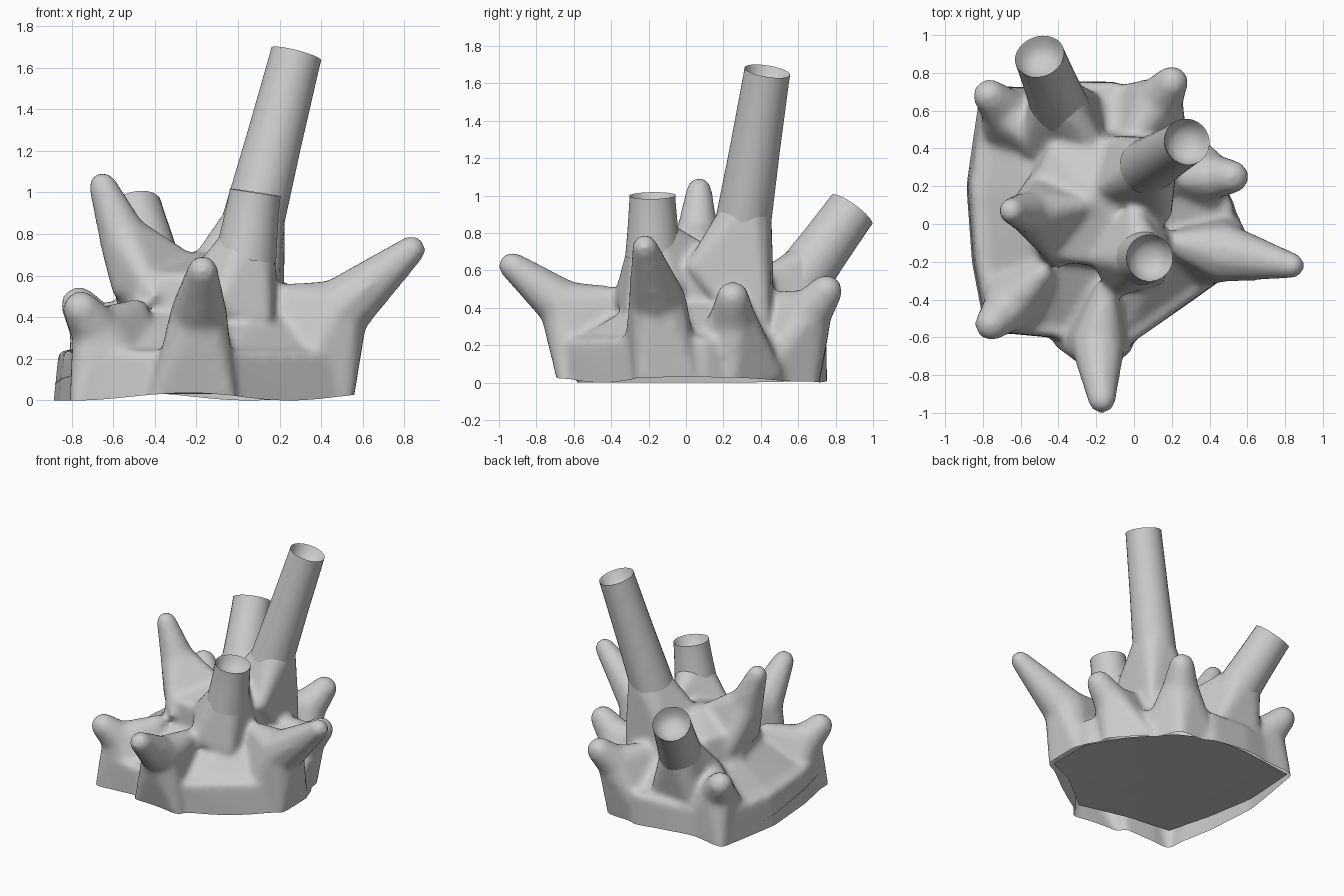
import bpy, bmesh, math
from mathutils import Vector, Matrix

if "Cube" in bpy.data.objects:
    bpy.data.objects.remove(bpy.data.objects["Cube"])


def add_hull(target, balls):
    """Add the convex hull of small spheres (x, y, z, radius) to a bmesh."""
    src = bmesh.new()
    for x, y, z, r in balls:
        bmesh.ops.create_icosphere(src, subdivisions=2, radius=r,
                                   matrix=Matrix.Translation((x, y, z)))
    bm = bmesh.new()
    for v in src.verts:
        bm.verts.new(v.co)
    src.free()
    bmesh.ops.convex_hull(bm, input=bm.verts[:])
    bmesh.ops.delete(bm, geom=[v for v in bm.verts if not v.link_faces], context='VERTS')
    me = bpy.data.meshes.new("hull")
    bm.to_mesh(me)
    bm.free()
    target.from_mesh(me)
    bpy.data.meshes.remove(me)


def finish(name, bm, angle):
    """Turn a bmesh into an object, smooth-shaded below the given angle."""
    me = bpy.data.meshes.new(name)
    bm.to_mesh(me)
    bm.free()
    ob = bpy.data.objects.new(name, me)
    bpy.context.collection.objects.link(ob)
    bpy.ops.object.select_all(action='DESELECT')
    ob.select_set(True)
    bpy.context.view_layer.objects.active = ob
    if angle:
        bpy.ops.object.shade_smooth_by_angle(angle=math.radians(angle))
    return ob


solid = bmesh.new()


def spike(tip, mid, *root):
    """Slender rounded tip on a broad root."""
    add_hull(solid, [tip, mid])
    add_hull(solid, [mid, *root])


def corner_spike(x, y, z, heading, foot):
    """Stubby spike at the rim whose root spreads inward along a heading."""
    h = math.radians(heading)
    c, s = math.cos(h), math.sin(h)

    def at(along, side, z, r):
        return (x + c * along - s * side, y + s * along + c * side, z, r)
    spike((x, y, z, .09), at(.12, 0, z - .12, .13), at(foot, 0, -.05, .03),
          at(.24, .23, .05, .04), at(.24, -.23, .05, .04), at(.38, 0, .43, .06))


def flare(top, *root):
    """Widening root under a tube."""
    add_hull(solid, [top] + [(*p, .05) for p in root])


# Low wall of the base and the slope up to the plateau
outline = [(-.82, .68), (-.89, .2), (-.86, -.2), (-.79, -.56), (-.42, -.57),
           (-.03, -.63), (.32, -.33), (.53, -.24), (.53, .1), (.38, .36),
           (.14, .62), (-.1, .745), (-.4, .745)]
plateau = [(-.52, .15), (-.42, .38), (-.1, .42), (.12, .35), (.1, -.22), (-.45, -.15)]
add_hull(solid, [(x, y, -.1, .01) for x, y in outline] +
         [(x * .95, y * .98, .22, .02) for x, y in outline])
add_hull(solid, [(x * .88, y * .88, .23, .02) for x, y in outline] +
         [(x, y, .42, .03) for x, y in plateau])
add_hull(solid, [(x * 1.15, y * 1.15, .3, .02) for x, y in plateau] +
         [(x, y, .58, .04) for x, y in plateau] + [(-.22, .15, .68, .04)])

# Long spikes: upper left, front, right
spike((-.65, .07, 1.03, .07), (-.55, .06, .78, .12), (-.53, 0, .55, .08),
      (-.5, .2, .5, .08), (-.25, .1, .68, .04), (-.4, -.2, .5, .04))
spike((-.17, -.93, .625, .075), (-.19, -.64, .4, .145), (-.41, -.62, -.05, .03),
      (-.03, -.65, -.05, .03), (-.15, -.35, .45, .06))
spike((.835, -.22, .725, .07), (.47, -.15, .42, .16), (.52, -.24, -.05, .03),
      (.3, -.3, .1, .04), (.52, .05, -.05, .03), (.2, -.1, .5, .06))

# Stubby spikes round the rim
corner_spike(-.755, -.53, .44, 45, -.04)
corner_spike(-.765, .68, .46, -45, -.04)
corner_spike(.2, .75, .49, -125, .1)
corner_spike(.52, .25, .455, 180, .08)

# Flared roots under the tubes
flare((.1, .325, .92, .132), (-.18, .18, .66), (.15, .05, .62),
      (.17, .4, .5), (-.12, .42, .55), (.17, .4, .2))
flare((.05, -.175, .76, .132), (.14, -.05, .5), (-.18, -.18, .6),
      (.12, -.28, .4), (-.1, -.34, .45), (0, .05, .72))
flare((-.41, .66, .62, .135), (-.55, .4, .4), (-.2, .4, .55),
      (-.52, .65, .2), (-.22, .65, .25))

# Fuse everything into one blended skin
body_src = finish("body_source", solid, 0)
mod = body_src.modifiers.new("fuse", 'REMESH')
mod.mode = 'VOXEL'
mod.voxel_size = .02
mod = body_src.modifiers.new("blend", 'SMOOTH')
mod.factor = .5
mod.iterations = 10
dg = bpy.context.evaluated_depsgraph_get()
skin = bmesh.new()
skin.from_mesh(body_src.evaluated_get(dg).to_mesh())
bpy.data.objects.remove(body_src)

# Trim the underside to a gently wavy edge
bmesh.ops.bisect_plane(skin, geom=skin.verts[:] + skin.edges[:] + skin.faces[:],
                       plane_co=(0, 0, .018), plane_no=(0, 0, 1), clear_inner=True)
for v in skin.verts:
    fade = max(0, 1 - (v.co.z - .018) / .2)
    v.co.z += .018 * fade * math.sin(6 * v.co.x - 2.6 + v.co.y)
finish("spiky_body", skin, 60)

# Underside, slightly raised towards the front left
under = bmesh.new()
centre = under.verts.new((-.15, .05, .06))
rim = [under.verts.new((x * .99, y * .99, .03 + .07 * max(0, -x - y)))
       for x, y in outline]
for a, b in zip(rim, rim[1:] + rim[:1]):
    under.faces.new((centre, a, b))
for f in under.faces:
    f.normal_update()
    if f.normal.z > 0:
        f.normal_flip()
finish("underside", under, 60)


def tube(name, p0, p1, r0, r1):
    """Tapered tube with a thin rim and a hollow cup at its end."""
    axis = Vector(p1) - Vector(p0)
    n = axis.length
    prof = [(r0, 0), ((r0 + r1) / 2 - .003, n * .5), (r1, n - .03), (r1, n),
            (r1 * .93, n - .015), (r1 * .8, n - .06), (r1 * .45, n - .09), (0, n - .1)]
    bm = bmesh.new()
    vs = [bm.verts.new((r, 0, z)) for r, z in prof]
    es = [bm.edges.new(e) for e in zip(vs, vs[1:])]
    bmesh.ops.spin(bm, geom=vs + es, axis=(0, 0, 1), cent=(0, 0, 0),
                   angle=2 * math.pi, steps=28)
    bmesh.ops.remove_doubles(bm, verts=bm.verts[:], dist=1e-4)
    bmesh.ops.recalc_face_normals(bm, faces=bm.faces[:])
    bm.transform(Matrix.Translation(p0) @ axis.to_track_quat('Z', 'Y').to_matrix().to_4x4())
    finish(name, bm, 40)


# Open-ended tubes
tube("tall_tube", (.07, .305, .85), (.28, .435, 1.665), .15, .124)
tube("front_tube", (.035, -.175, .68), (.083, -.18, 1.0), .15, .124)
tube("back_tube", (-.385, .6, .53), (-.5, .887, .925), .155, .134)
